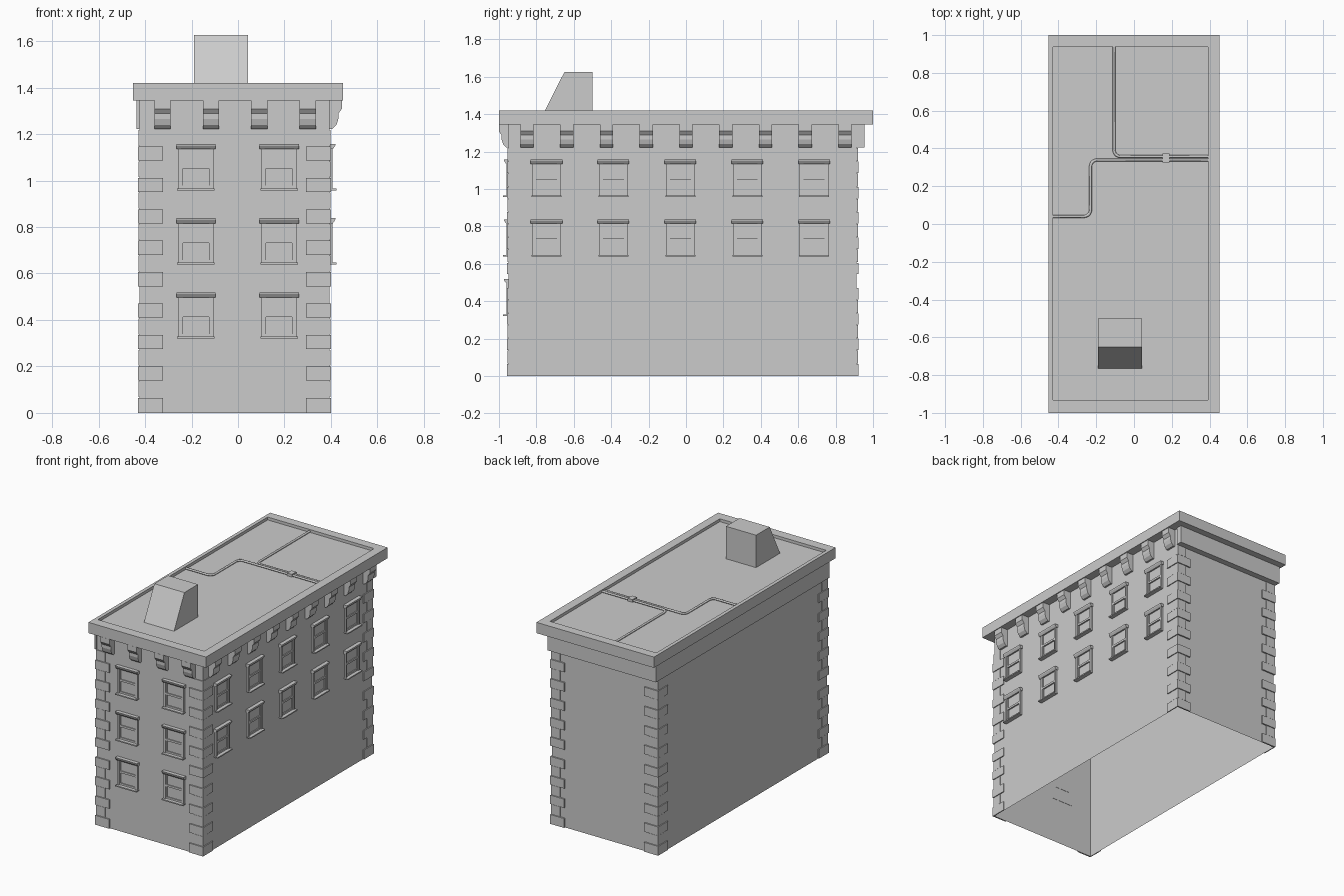
import bpy, bmesh, math
from mathutils import Vector

if "Cube" in bpy.data.objects:
    bpy.data.objects.remove(bpy.data.objects["Cube"])

# wall planes and outer faces of the corner stones
X0, X1, Y0, Y1 = -0.425, 0.394, -0.948, 0.912
QX0, QX1, QY0, QY1 = -0.431, 0.401, -0.957, 0.922
Z_ROOF = 1.40


def add_box(bm, x0, x1, y0, y1, z0, z1):
    x0, x1 = sorted((x0, x1))
    y0, y1 = sorted((y0, y1))
    vs = bmesh.ops.create_cube(bm, size=1)["verts"]
    for v in vs:
        v.co = ((x0 + x1) / 2 + v.co.x * (x1 - x0),
                (y0 + y1) / 2 + v.co.y * (y1 - y0),
                (z0 + z1) / 2 + v.co.z * (z1 - z0))
    return vs


def add_prism(bm, rings):
    """Closed solid between two matching outlines."""
    a, b = [[bm.verts.new(p) for p in r] for r in rings]
    n = len(a)
    faces = [bm.faces.new(a), bm.faces.new(b[::-1])]
    for i in range(n):
        faces.append(bm.faces.new((a[i], b[i], b[(i + 1) % n], a[(i + 1) % n])))
    bmesh.ops.recalc_face_normals(bm, faces=faces)


def finish(name, bm):
    me = bpy.data.meshes.new(name)
    bm.to_mesh(me)
    bm.free()
    ob = bpy.data.objects.new(name, me)
    bpy.context.collection.objects.link(ob)
    return ob


# local wall coordinates: u along the wall, d outwards, z up
def front(u, d, z):
    return (u, Y0 - d, z)


def right(u, d, z):
    return (X1 + d, u, z)


def wall_box(bm, place, u0, u1, d, z0, z1):
    a, b = place(u0, -0.002, z0), place(u1, d, z1)
    add_box(bm, a[0], b[0], a[1], b[1], z0, z1)


def wall_profile(bm, place, u0, u1, profile):
    add_prism(bm, [[place(u, d, z) for d, z in profile] for u in (u0, u1)])


# wall shell, open underneath
bm = bmesh.new()
add_box(bm, X0, X1, Y0, Y1, 0, 1.35)
bm.faces.ensure_lookup_table()
bm.normal_update()
bmesh.ops.delete(bm, geom=[f for f in bm.faces if abs(f.normal.z) > 0.5], context='FACES_ONLY')
finish("walls", bm)

# roof slab with raised rim
bm = bmesh.new()
add_box(bm, -0.453, 0.453, -1, 1, 1.345, 1.42)
bm.normal_update()
top = max(bm.faces, key=lambda f: f.calc_center_median().z)
bmesh.ops.inset_individual(bm, faces=[top], thickness=0.06)
inner = list(top.verts)
for v in inner:
    v.co.x = -0.428 if v.co.x < 0 else 0.392
    v.co.y = -0.932 if v.co.y < 0 else 0.938
low = bmesh.ops.extrude_discrete_faces(bm, faces=[top])["faces"][0]
for v in low.verts:
    v.co.z = Z_ROOF
finish("roof_slab", bm)

# plain frieze on the left and back
bm = bmesh.new()
add_box(bm, -0.437, X0, QY0, 0.954, 1.222, 1.345)
add_box(bm, X0, QX1, Y1, 0.954, 1.222, 1.345)
finish("plain_frieze", bm)

# stepped brackets under the roof on the front and right
BRACKET = [(0, 1.345), (0.053, 1.345), (0.053, 1.309), (0.038, 1.288), (0.038, 1.266),
           (0.03, 1.24), (0.012, 1.222), (0, 1.222)]
for name, place, centres in (
        ("front_brackets", front, [-0.325 + 0.2083 * i for i in range(4)]),
        ("right_brackets", right, [-0.85 + 0.2125 * i for i in range(9)])):
    bm = bmesh.new()
    for c in centres:
        wall_profile(bm, place, c - 0.035, c + 0.035, BRACKET)
    finish(name, bm)

# alternating corner stones; each is an L around its corner
def corner_stones(name, cx, cy, wx, wy):
    sx, sy = (1 if cx < 0 else -1), (1 if cy < 0 else -1)
    bm = bmesh.new()
    for i in range(9):
        z = 0.1352 * i
        rows = [(z + (0.004 if i else 0), z + 0.065, 0.108, 0)]
        if i != 3:                       # one short stone is missing
            rows.append((z + 0.068, z + 0.1365, 0.072, 0.003))
        for z0, z1, w, back in rows:
            ax, ay = cx + sx * back, cy + sy * back
            ring = [(ax, ay), (cx + sx * w, ay), (cx + sx * w, wy), (wx, wy),
                    (wx, cy + sy * w), (ax, cy + sy * w)]
            add_prism(bm, [[(x, y, zz) for x, y in ring] for zz in (z0, z1)])
    finish(name, bm)


corner_stones("corner_stones_front_left", QX0, QY0, X0, Y0)
corner_stones("corner_stones_front_right", QX1, QY0, X1, Y0)
corner_stones("corner_stones_back_left", QX0, QY1, X0, Y1)
corner_stones("corner_stones_back_right", QX1, QY1, X1, Y1)


# sash window: jambs, flared head, sill, two sashes
def window(bm, place, c, z0):
    h, w = 0.197, 0.0775
    top, mid = z0 + h, z0 + 0.095
    for s in (-1, 1):
        wall_box(bm, place, c + s * w, c + s * (w - 0.014), 0.013, z0, top - 0.01)
    wall_profile(bm, place, c - w - 0.007, c + w + 0.007,
                 [(0, top), (0.026, top), (0.024, top - 0.008), (0.014, top - 0.022), (0, top - 0.022)])
    wall_box(bm, place, c - w - 0.003, c + w + 0.003, 0.03, z0 - 0.002, z0 + 0.006)
    wall_box(bm, place, c - w + 0.012, c + w - 0.012, 0.004, mid, top - 0.02)
    wall_box(bm, place, c - w + 0.012, c + w - 0.012, 0.010, mid - 0.004, mid + 0.010)
    wall_box(bm, place, c - w + 0.012, c + w - 0.012, 0.006, z0, z0 + 0.018)
    for s in (-1, 1):
        wall_box(bm, place, c + s * (w - 0.012), c + s * (w - 0.022), 0.007, z0, top - 0.02)


for name, place, centres, rows in (
        ("front_windows", front, (-0.181, 0.177), (0.322, 0.641, 0.96)),
        ("right_windows", right, (-0.746, -0.388, -0.03, 0.328, 0.685), (0.641, 0.96))):
    bm = bmesh.new()
    for c in centres:
        for z in rows:
            window(bm, place, c, z)
    finish(name, bm)

# sloped stair housing on the roof
bm = bmesh.new()
side = [(-0.5, Z_ROOF), (-0.5, 1.626), (-0.65, 1.626), (-0.764, Z_ROOF)]
add_prism(bm, [[(x, y, z) for y, z in side] for x in (-0.19, 0.042)])
finish("roof_stair_housing", bm)


# roof pipes with rounded bends
def pipe(name, pts, r=0.035):
    pts = [Vector((x, y, Z_ROOF + 0.006)) for x, y in pts]
    path = [pts[0]]
    for a, b, c in zip(pts, pts[1:], pts[2:]):
        p, q = (a - b).normalized() * r, (c - b).normalized() * r
        for i in range(6):
            t = math.pi / 2 * i / 5
            path.append(b + p * (1 - math.sin(t)) + q * (1 - math.cos(t)))
    path.append(pts[-1])
    cu = bpy.data.curves.new(name, 'CURVE')
    cu.dimensions = '3D'
    cu.bevel_depth, cu.bevel_resolution = 0.0078, 1
    sp = cu.splines.new('POLY')
    sp.points.add(len(path) - 1)
    for sp_pt, v in zip(sp.points, path):
        sp_pt.co = (*v, 1)
    bpy.context.collection.objects.link(bpy.data.objects.new(name, cu))


pipe("roof_pipe_left", [(-0.428, 0.04), (-0.23, 0.04), (-0.23, 0.339), (0.392, 0.339)])
pipe("roof_pipe_back", [(-0.106, 0.938), (-0.106, 0.357), (0.392, 0.357)])

# pipe coupling
bm = bmesh.new()
add_box(bm, 0.152, 0.188, 0.325, 0.373, Z_ROOF, Z_ROOF + 0.019)
finish("pipe_coupling", bm)
